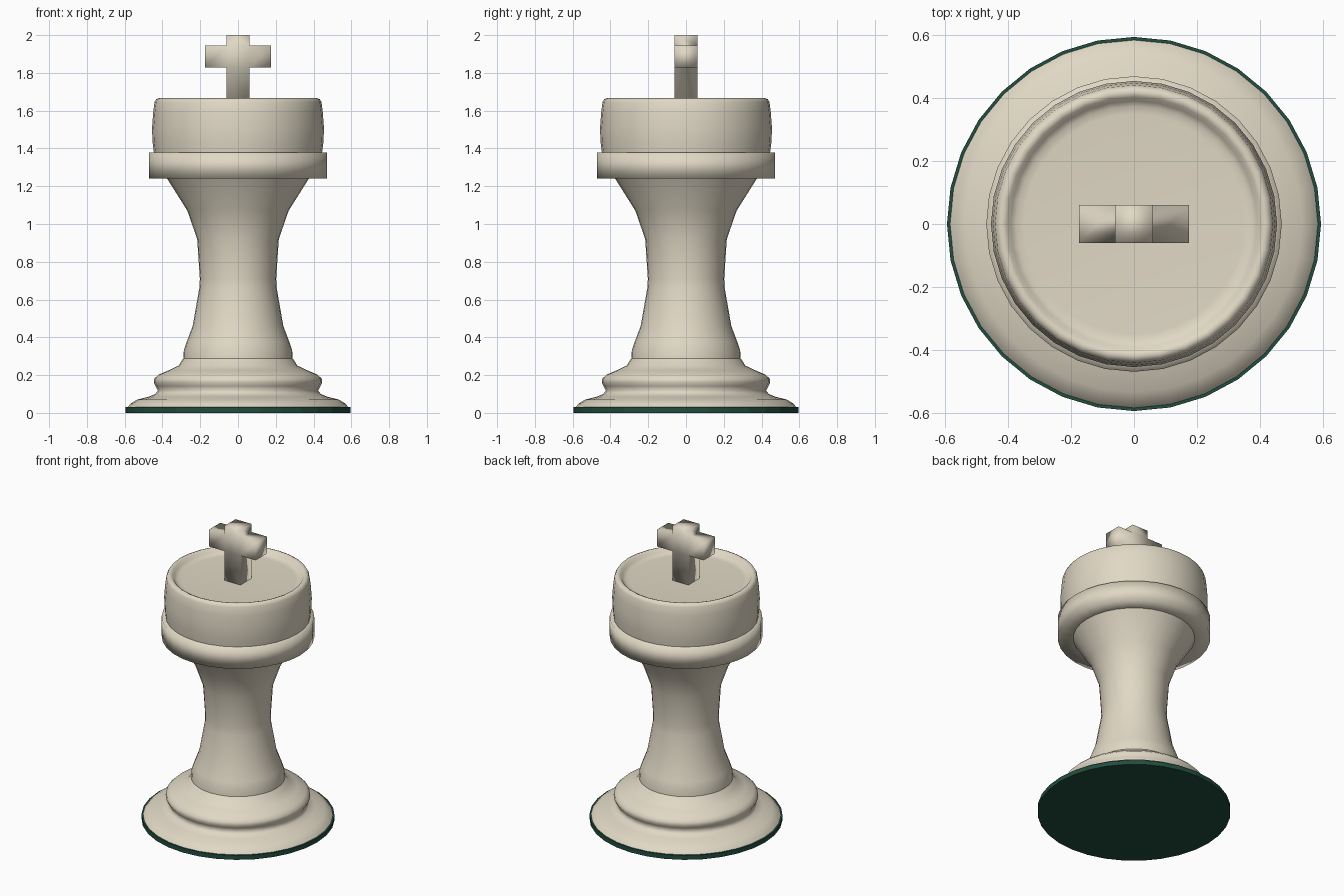
import bpy, bmesh
from math import sin, cos, tau

if "Cube" in bpy.data.objects:
    bpy.data.objects.remove(bpy.data.objects["Cube"])

SIDES = 32


def material(name, rgb):
    m = bpy.data.materials.new(name)
    m.diffuse_color = (*rgb, 1)
    m.use_nodes = True
    m.node_tree.nodes["Principled BSDF"].inputs["Base Color"].default_value = m.diffuse_color
    return m


cream = material("cream", (0.75, 0.69, 0.56))
green = material("green_felt", (0.015, 0.075, 0.048))


def finish(bm, name, mat, smooth=True):
    bmesh.ops.recalc_face_normals(bm, faces=bm.faces)
    for f in bm.faces:
        f.smooth = smooth
    me = bpy.data.meshes.new(name)
    bm.to_mesh(me)
    bm.free()
    me.materials.append(mat)
    ob = bpy.data.objects.new(name, me)
    bpy.context.collection.objects.link(ob)
    return ob


def lathe(name, profile, mat, smooth=True):
    """Turn a list of (radius, z) points around the z axis."""
    bm = bmesh.new()
    rings = []
    for r, z in profile:
        if r == 0:
            rings.append([bm.verts.new((0, 0, z))] * SIDES)
        else:
            rings.append([bm.verts.new((r * cos(tau * i / SIDES), r * sin(tau * i / SIDES), z))
                          for i in range(SIDES)])
    for a, b in zip(rings, rings[1:]):
        for i in range(SIDES):
            j = (i + 1) % SIDES
            bm.faces.new(dict.fromkeys((a[i], a[j], b[j], b[i])))
    return finish(bm, name, mat, smooth)


# felt pad under the base
lathe("felt_pad", [(0, 0), (0.595, 0), (0.595, 0.03), (0.57, 0.03)], green, smooth=False)

# moulded foot
lathe("foot", [(0.585, 0.03), (0.568, 0.05), (0.535, 0.07), (0.475, 0.085),
               (0.438, 0.1), (0.424, 0.118), (0.436, 0.142), (0.446, 0.162),
               (0.443, 0.182), (0.42, 0.203), (0.365, 0.226), (0.315, 0.25),
               (0.292, 0.285), (0.27, 0.3)], cream)

# waisted stem
lathe("stem", [(0.29, 0.27), (0.287, 0.33), (0.272, 0.375), (0.24, 0.46), (0.205, 0.66),
               (0.202, 0.71), (0.216, 0.92), (0.268, 1.07), (0.375, 1.24)], cream)

# collar ring
lathe("collar", [(0.36, 1.24), (0.47, 1.24), (0.47, 1.378), (0.43, 1.378)], cream)

# crown with a shallow dished top
lathe("crown", [(0.445, 1.375), (0.453, 1.44), (0.455, 1.51), (0.449, 1.59),
                (0.442, 1.645), (0.434, 1.66), (0.42, 1.666), (0.405, 1.66),
                (0.392, 1.642), (0.375, 1.632), (0.35, 1.63), (0, 1.63)], cream)

# cross: a centre block with its arms extruded
bm = bmesh.new()
bmesh.ops.create_cube(bm, size=1)
for v in bm.verts:
    v.co = (v.co.x * 0.12, v.co.y * 0.12, 1.887 + v.co.z * 0.116)
bm.normal_update()
for face in [f for f in bm.faces if abs(f.normal.y) < 0.5]:
    n = face.normal.copy()
    length = 0.115 if abs(n.x) > 0.5 else (0.055 if n.z > 0 else 0.199)
    new = bmesh.ops.extrude_discrete_faces(bm, faces=[face])["faces"][0]
    bmesh.ops.translate(bm, verts=new.verts, vec=n * length)
bmesh.ops.remove_doubles(bm, verts=bm.verts, dist=0.0001)
finish(bm, "cross", cream)
